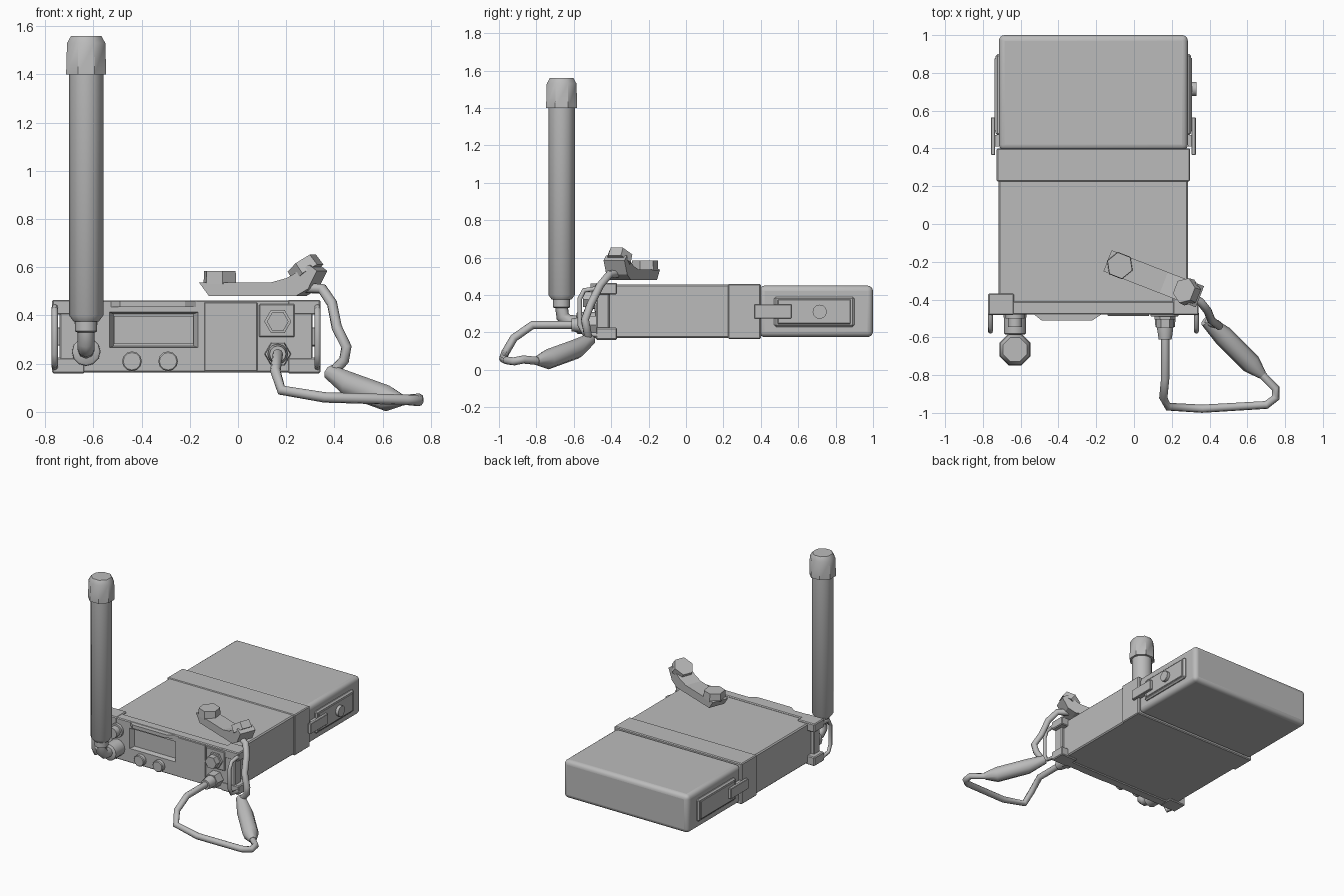
import bpy, bmesh, math
from mathutils import Vector, Matrix

cube = bpy.data.objects.get("Cube")
if cube:
    bpy.data.objects.remove(cube, do_unlink=True)

grey = bpy.data.materials.new("plain_grey")
grey.use_nodes = True
GREY = (0.5, 0.5, 0.5, 1)
grey.diffuse_color = GREY
grey.node_tree.nodes["Principled BSDF"].inputs["Base Color"].default_value = GREY
MID = -0.215  # centre of the radio case in x


def finish(name, bm, bevel=0, segments=1, smooth=False):
    bmesh.ops.recalc_face_normals(bm, faces=bm.faces)
    mesh = bpy.data.meshes.new(name)
    bm.to_mesh(mesh)
    bm.free()
    obj = bpy.data.objects.new(name, mesh)
    bpy.context.collection.objects.link(obj)
    mesh.materials.append(grey)
    if bevel:
        mod = obj.modifiers.new("bevel", 'BEVEL')
        mod.width, mod.segments = bevel, segments
    if smooth:
        bpy.ops.object.select_all(action='DESELECT')
        obj.select_set(True)
        bpy.context.view_layer.objects.active = obj
        bpy.ops.object.shade_smooth_by_angle(angle=math.radians(40))
    return obj


def box(name, x, y, z, bevel=0, segments=1, smooth=False):
    bm = bmesh.new()
    bmesh.ops.create_cube(bm, size=1)
    for v in bm.verts:
        v.co = [lo + (c + 0.5) * (hi - lo) for c, (lo, hi) in zip(v.co, (x, y, z))]
    return finish(name, bm, bevel, segments, smooth)


def lathe(name, origin, axis, profile, sides=12, smooth=True, spin=0):
    """Capped stack of rings: profile holds (distance along axis, radius)."""
    bm = bmesh.new()
    turn = Vector(axis).to_track_quat('Z', 'Y').to_matrix().to_4x4()
    place = Matrix.Translation(origin) @ turn
    rings = []
    for d, r in profile:
        angles = [spin + math.tau * i / sides for i in range(sides)]
        rings.append([bm.verts.new(place @ Vector((r * math.cos(a), r * math.sin(a), d)))
                      for a in angles])
    for a, b in zip(rings, rings[1:]):
        for i in range(sides):
            j = (i + 1) % sides
            bm.faces.new((a[i], a[j], b[j], b[i]))
    bm.faces.new(rings[0])
    bm.faces.new(rings[-1])
    return finish(name, bm, smooth=smooth)


def prism(name, points, depth, place):
    """Extrude a flat outline along local z, centred, then place it."""
    bm = bmesh.new()
    face = bm.faces.new([bm.verts.new((a, b, -depth / 2)) for a, b in points])
    out = bmesh.ops.extrude_face_region(bm, geom=[face])
    verts = [v for v in out["geom"] if isinstance(v, bmesh.types.BMVert)]
    bmesh.ops.translate(bm, vec=(0, 0, depth), verts=verts)
    bm.transform(place)
    return finish(name, bm)


def tube(name, points, radius):
    """Bent tube; a fourth value in a point scales the radius."""
    curve = bpy.data.curves.new(name, 'CURVE')
    curve.dimensions = '3D'
    curve.bevel_depth, curve.bevel_resolution = radius, 2
    curve.use_fill_caps = True
    line = curve.splines.new('POLY')
    line.points.add(len(points) - 1)
    for p, q in zip(line.points, points):
        p.co = (*q[:3], 1)
        p.radius = q[3] if len(q) > 3 else 1
    line.use_smooth = True
    obj = bpy.data.objects.new(name, curve)
    bpy.context.collection.objects.link(obj)
    curve.materials.append(grey)
    return obj


# Case, joining band and battery
box("radio_case", (-0.717, 0.287), (-0.42, 0.24), (0.17, 0.455), 0.008)
box("joining_band", (-0.727, 0.297), (0.225, 0.4), (0.165, 0.46), 0.006)
box("battery", (-0.715, 0.285), (0.39, 1), (0.175, 0.45), 0.03, 4, True)

# Front panel with a sloped display recess
panel = box("front_panel", (-0.74, 0.31), (-0.48, -0.41), (0.163, 0.463), 0.006)
cutter = lathe("display_cutter", (-0.35, -0.445, 0.34), (0, -1, 0),
               [(0, 0.235), (0.05, 0.27)], 4, False, math.pi / 4)
for v in cutter.data.vertices:
    v.co.z = 0.34 + (v.co.z - 0.34) * 0.4
cutter.hide_render = cutter.hide_viewport = True
cut = panel.modifiers.new("display_recess", 'BOOLEAN')
cut.operation, cut.object, cut.solver = 'DIFFERENCE', cutter, 'EXACT'
box("display_glass", (-0.515, -0.185), (-0.452, -0.443), (0.282, 0.398))
prism("display_hood", [(-0.54, -0.47), (-0.49, -0.51), (-0.22, -0.51), (-0.16, -0.47)],
      0.025, Matrix.Translation((0, 0, 0.448)))
box("blank_cover", (-0.14, 0.08), (-0.487, -0.47), (0.168, 0.455), 0.003)
box("socket_plate", (0.087, 0.235), (-0.49, -0.47), (0.31, 0.447), 0.004)

# Side fittings, mirrored about the case centre
for side, word in ((-1, "right"), (1, "left")):
    def span(a, b):
        return tuple(sorted((MID + side * a, MID + side * b)))
    for z, level in (((0.16, 0.225), "lower"), ((0.403, 0.465), "upper")):
        box(f"{word}_{level}_corner_lug", span(0.42, 0.557), (-0.482, -0.368), z, 0.006)
    box(f"{word}_battery_plate", span(0.48, 0.517), (0.47, 0.9), (0.23, 0.39), 0.01)
    box(f"{word}_battery_inset", span(0.51, 0.523), (0.49, 0.88), (0.245, 0.377), 0.004)
    box(f"{word}_latch", span(0.52, 0.542), (0.365, 0.565), (0.275, 0.35), 0.003)
    box(f"{word}_latch_mount", span(0.5, 0.53), (0.41, 0.47), (0.28, 0.345))
    x = MID + side * 0.545
    tube(f"{word}_guard_handle", [(x, -0.47, 0.435), (x, -0.545, 0.425), (x, -0.568, 0.38),
                                  (x, -0.568, 0.24), (x, -0.545, 0.195), (x, -0.47, 0.185)], 0.013)
lathe("battery_button", (0.29, 0.715, 0.31), (1, 0, 0), [(0, 0.038), (0.04, 0.038)])

# Knobs and connectors on the front
FRONT = (0, -1, 0)
for i, x in enumerate((-0.44, -0.29)):
    lathe(f"small_knob_{i + 1}", (x, -0.47, 0.21), FRONT, [(0, 0.041), (0.035, 0.041), (0.04, 0.036)])
lathe("rear_knob", (-0.63, -0.47, 0.375), FRONT, [(0, 0.05), (0.03, 0.05), (0.031, 0.038), (0.075, 0.038)])
lathe("antenna_socket", (-0.63, -0.47, 0.25), FRONT,
      [(0, 0.06), (0.11, 0.058), (0.116, 0.05)])
lathe("spare_socket", (0.165, -0.47, 0.375), FRONT,
      [(0, 0.056), (0.035, 0.056), (0.036, 0.045), (0.08, 0.045)], 6, False)
lathe("handset_socket", (0.165, -0.47, 0.24), FRONT, [(0, 0.056), (0.075, 0.052)], 6, False)
lathe("handset_plug", (0.165, -0.53, 0.24), FRONT, [(0, 0.042), (0.03, 0.042), (0.082, 0.034)])

# Antenna
ANT = (-0.63, -0.665, 0)
tube("antenna_elbow", [(-0.63, -0.57, 0.255), (-0.63, -0.63, 0.26),
                       (-0.63, -0.66, 0.285), (-0.63, -0.665, 0.34)], 0.035)
lathe("antenna_collar", ANT, (0, 0, 1), [(0.33, 0.038), (0.335, 0.046), (0.4, 0.046)])
lathe("antenna_mast", ANT, (0, 0, 1), [(0.375, 0.052), (0.4, 0.071), (1.41, 0.071)])
lathe("antenna_cap", ANT, (0, 0, 1), [(1.4, 0.09), (1.53, 0.086), (1.56, 0.068)], 8, True, math.pi / 8)

# Handset: bent body with two hexagonal cups
EAR = Vector((-0.075, -0.22, 0))
along = Vector((0.36, -0.14, 0)).normalized()
up = Vector((0, 0, 1))
across = along.cross(up)
frame = Matrix((along, up, across)).transposed().to_4x4()
frame.translation = EAR
prism("handset_body", [(-0.07, 0.537), (-0.025, 0.48), (0.36, 0.48), (0.415, 0.51),
                       (0.455, 0.585), (0.42, 0.61), (0.32, 0.555), (0.25, 0.537)], 0.12, frame)
heading = math.atan2(along.y, along.x)
lathe("earpiece", EAR, up, [(0.53, 0.073), (0.585, 0.07)], 6, False, heading)
tilt = math.radians(36)
normal = up * math.cos(tilt) - along * math.sin(tilt)
lathe("mouthpiece", EAR + along * 0.395 + up * 0.575, normal,
      [(0, 0.073), (0.052, 0.07)], 6, False)

# Cable from plug, through the talk switch, up to the handset
tube("plug_cable", [(0.165, -0.59, 0.24), (0.165, -0.82, 0.24), (0.155, -0.92, 0.17),
                    (0.18, -0.967, 0.09), (0.36, -0.978, 0.06), (0.7, -0.958, 0.05),
                    (0.75, -0.92, 0.045), (0.75, -0.87, 0.055), (0.65, -0.77, 0.045)], 0.022)
tube("talk_switch", [(0.68, -0.8, 0.048, 0.45), (0.62, -0.74, 0.056), (0.47, -0.59, 0.11),
                     (0.38, -0.51, 0.165, 0.6)], 0.054)
tube("handset_cable", [(0.39, -0.52, 0.16), (0.44, -0.53, 0.215), (0.45, -0.54, 0.27),
                       (0.41, -0.51, 0.35), (0.39, -0.46, 0.45), (0.35, -0.41, 0.51),
                       (0.27, -0.36, 0.515)], 0.022)
